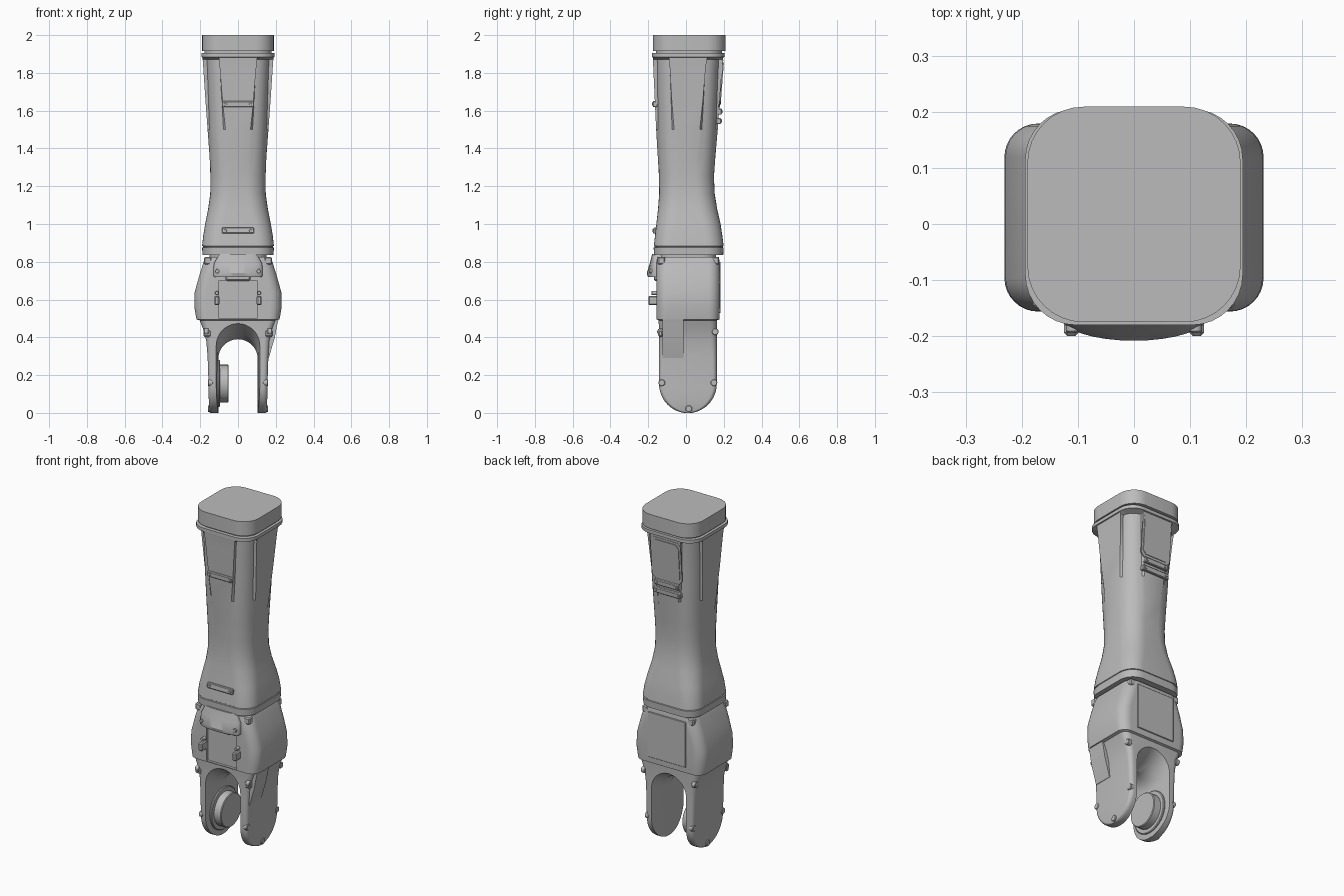
import bpy, bmesh, math
from mathutils import Vector

old = bpy.data.objects.get("Cube")
if old:
    bpy.data.objects.remove(old, do_unlink=True)

grey = bpy.data.materials.new("mid grey")
grey.use_nodes = True
grey.diffuse_color = (0.5, 0.5, 0.5, 1)
grey.node_tree.nodes["Principled BSDF"].inputs["Base Color"].default_value = (0.5, 0.5, 0.5, 1)


def finish(name, bm, smooth=True):
    bmesh.ops.recalc_face_normals(bm, faces=bm.faces[:])
    mesh = bpy.data.meshes.new(name)
    bm.to_mesh(mesh)
    bm.free()
    mesh.materials.append(grey)
    ob = bpy.data.objects.new(name, mesh)
    bpy.context.collection.objects.link(ob)
    if smooth:
        shade(ob)
    return ob


def shade(ob):
    bpy.ops.object.select_all(action='DESELECT')
    ob.select_set(True)
    bpy.context.view_layer.objects.active = ob
    bpy.ops.object.shade_smooth_by_angle(angle=math.radians(32))


def loft(name, rings):
    """Skin equal-length rings of points and close both ends."""
    bm = bmesh.new()
    rows = [[bm.verts.new(p) for p in ring] for ring in rings]
    n = len(rows[0])
    for a, b in zip(rows, rows[1:]):
        for i in range(n):
            j = (i + 1) % n
            bm.faces.new((a[i], a[j], b[j], b[i]))
    bm.faces.new(rows[0])
    bm.faces.new(rows[-1])
    return finish(name, bm)


def section(z, hx, y0, y1, r, notch=0.0, n=8):
    """Rounded rectangle; notch pushes the corner arcs inwards."""
    cy, hy = (y0 + y1) / 2, (y1 - y0) / 2
    r = min(r, hy * 0.95)
    pts = []
    for k, (sx, sy) in enumerate(((1, 1), (-1, 1), (-1, -1), (1, -1))):
        for i in range(n + 1):
            a = math.pi / 2 * (k + i / n)
            d = notch * 0.7 if 0 < i < n else 0
            pts.append((sx * (hx - r - d) + r * math.cos(a),
                        cy + sy * (hy - r - d) + r * math.sin(a), z))
    return pts


def box(name, centre, size, bevel=0.006, tilt=0.0):
    bm = bmesh.new()
    bmesh.ops.create_cube(bm, size=1)
    for v in bm.verts:
        v.co = Vector(a * b for a, b in zip(v.co, size))
    if bevel:
        bmesh.ops.bevel(bm, geom=bm.edges[:], offset=bevel, segments=1, affect='EDGES')
    ob = finish(name, bm, False)
    ob.location = centre
    ob.rotation_euler.x = tilt
    return ob


def cylinder(name, centre, radius, length, axis='X', sides=40, bevel=0.004):
    bm = bmesh.new()
    bmesh.ops.create_cone(bm, cap_ends=True, segments=sides, radius1=radius,
                          radius2=radius, depth=length)
    rim = [e for e in bm.edges if abs(e.verts[0].co.z - e.verts[1].co.z) < length / 2]
    bmesh.ops.bevel(bm, geom=rim, offset=bevel, segments=1, affect='EDGES')
    ob = finish(name, bm)
    ob.location = centre
    if axis == 'X':
        ob.rotation_euler.y = math.pi / 2
    else:
        ob.rotation_euler.x = math.pi / 2
    return ob


def cut(target, cutter):
    mod = target.modifiers.new("cut", 'BOOLEAN')
    mod.operation, mod.solver, mod.object = 'DIFFERENCE', 'EXACT', cutter
    bpy.context.view_layer.update()
    deps = bpy.context.evaluated_depsgraph_get()
    mesh = bpy.data.meshes.new_from_object(target.evaluated_get(deps))
    target.modifiers.clear()
    target.data = mesh
    bpy.data.objects.remove(cutter, do_unlink=True)
    shade(target)


# Top cap, and the necks hidden in the two joints
loft("top_cap", [section(z, 0.19, -0.175, 0.209, 0.1) for z in (1.915, 2.0)])
loft("cap_neck", [section(z, 0.178, -0.16, 0.19, 0.09) for z in (1.88, 1.93)])
loft("wrist_neck", [section(z, 0.15, -0.14, 0.16, 0.08) for z in (0.79, 0.86)])

# Forearm sleeve with fluted corners: height, half width, back and front, radius, flute
sleeve = [(0.835, .188, -.17, .197, .09, 0), (0.875, .19, -.171, .199, .09, 0),
          (0.877, .186, -.167, .195, .09, 0), (0.882, .186, -.167, .195, .09, 0),
          (0.884, .19, -.17, .199, .09, 0), (0.94, .184, -.164, .192, .09, 0),
          (1.0, .174, -.157, .183, .095, 0), (1.08, .158, -.148, .165, .1, 0),
          (1.16, .147, -.142, .152, .1, 0), (1.25, .146, -.143, .148, .1, 0),
          (1.35, .15, -.149, .155, .1, .002), (1.5, .161, -.158, .168, .095, .011),
          (1.65, .172, -.165, .179, .09, .02), (1.8, .182, -.172, .19, .088, .027),
          (1.872, .187, -.175, .196, .086, .03), (1.882, .188, -.176, .197, .086, 0),
          (1.884, .194, -.18, .205, .09, 0), (1.904, .194, -.18, .205, .09, 0)]
loft("forearm", [section(*s) for s in sleeve])

# Hand block running down into the two rounded prongs
rings = []
for i in range(1, 13):
    a = math.pi / 2 * i / 12
    hy = 0.153 * math.sin(a)
    rings.append(section(0.155 * (1 - math.cos(a)) - 0.001, 0.148 + 0.008 * math.sin(a),
                         0.01 - hy, 0.01 + hy, 0.022))
rings[0] = [(x, y, 0) for x, y, z in rings[0]]
block = [(0.3, .161, -.143, .163, .025), (0.38, .168, -.143, .163, .03),
         (0.44, .183, -.143, .163, .035), (0.49, .203, -.145, .164, .04),
         (0.495, .22, -.155, .176, .055), (0.56, .231, -.156, .179, .06),
         (0.64, .229, -.156, .179, .06), (0.72, .207, -.156, .179, .06),
         (0.8, .182, -.155, .178, .06), (0.824, .172, -.15, .174, .06)]
hand = loft("hand_block", rings + [section(*s) for s in block])


def arch(y, hw, top):
    pts = [(hw, y, -0.1)]
    for i in range(25):
        a = math.pi * i / 24
        pts.append((hw * math.cos(a), y, top - hw + hw * math.sin(a)))
    return pts + [(-hw, y, -0.1)]


cut(hand, loft("arch_cutter", [arch(-.22, .125, .52), arch(-.14, .115, .47), arch(-.07, .107, .42),
                               arch(0, .104, .39), arch(.08, .106, .405),
                               arch(.16, .114, .45), arch(.22, .12, .49)]))
cut(hand, box("palm_cutter", (0, -0.165, 0.6), (0.2, 0.05, 0.2), 0))

# Palm cover that bows forwards under the wrist
cover = []
for z, hw, bulge in ((.72, .128, .036), (.74, .13, .042), (.79, .128, .026), (.84, .1, .014)):
    arc = [(hw * math.cos(math.pi * i / 16), -.166 - bulge * math.sin(math.pi * i / 16), z)
           for i in range(17)]
    cover.append([(hw, -.13, z)] + arc + [(-hw, -.13, z)])
loft("palm_cover", cover)
box("palm_latch", (0, -0.155, 0.712), (0.13, 0.03, 0.025))

# Rear hand plate and its hinge tabs
box("rear_hand_plate", (0, 0.179, 0.665), (0.25, 0.009, 0.27), 0.002)

# Paired details on both sides
for side, s in (("right", -1), ("left", 1)):
    box(side + "_palm_clip", (s * .112, -.172, .595), (.026, .055, .05))
    cylinder(side + "_clip_pin", (s * .112, -.168, .635), .01, .03, 'Y', 16, .002)
    cylinder(side + "_cover_bolt", (s * .11, -.178, .75), .011, .03, 'Y', 16, .002)
    box(side + "_rear_tab", (s * .15, .155, .805), (.04, .04, .04))
    box(side + "_front_tab", (s * .16, -.13, .805), (.04, .04, .04))
    box(side + "_prong_lug", (s * .163, -.135, .42), (.04, .024, .035))
    for k, (y, z) in enumerate(((-.135, .43), (.155, .43), (-.128, .16), (.148, .16), (.015, .022))):
        cylinder(f"{side}_prong_bolt_{k + 1}", (s * (.168 if z > .4 else .146), y, z),
                 .018, .026, 'X', 16, .003)

# Side strap wedge on the left prong
wedge = [(.29, .163), (.4, .195), (.47, .208), (.5, .216)]
loft("left_side_strap", [[(.14, -.125, z), (x, -.125, z), (x, -.012, z), (.14, -.012, z)]
                         for z, x in wedge])

# Pivot hub inside the right prong
cylinder("pivot_base", (-.103, .01, .155), .125, .014)
cylinder("pivot_hub", (-.08, .01, .155), .1, .06)

# Bars with end bolts on the sleeve
for name, y, z, tilt, w in (("upper_front_bar", -.163, 1.635, .05, .17),
                            ("lower_front_bar", -.161, .965, -.1, .17),
                            ("rear_bar", .173, 1.545, -.07, .18),
                            ("rear_panel_bar", .177, 1.595, -.07, .16)):
    box(name, (0, y, z), (w, .026, .032), .004, tilt)
    for s in (-1, 1):
        cylinder(f"{name}_bolt_{'left' if s > 0 else 'right'}",
                 (s * (w / 2 - .018), y + math.copysign(.013, y), z), .008, .008, 'Y', 12, .001)

# Rear access panel with its frame
for name, hw, z0, z1, lift in (("rear_panel_frame", .1, 1.615, 1.868, .002),
                               ("rear_panel", .088, 1.63, 1.855, .006)):
    c = .02
    outline = [(-hw, z0 + c), (-hw + c, z0), (hw - c, z0), (hw, z0 + c),
               (hw, z1 - c), (hw - c, z1), (-hw + c, z1), (-hw, z1 - c)]
    loft(name, [[(x, .179 + (z - 1.65) * .076 + d, z) for x, z in outline]
                for d in (-.004, lift)])
